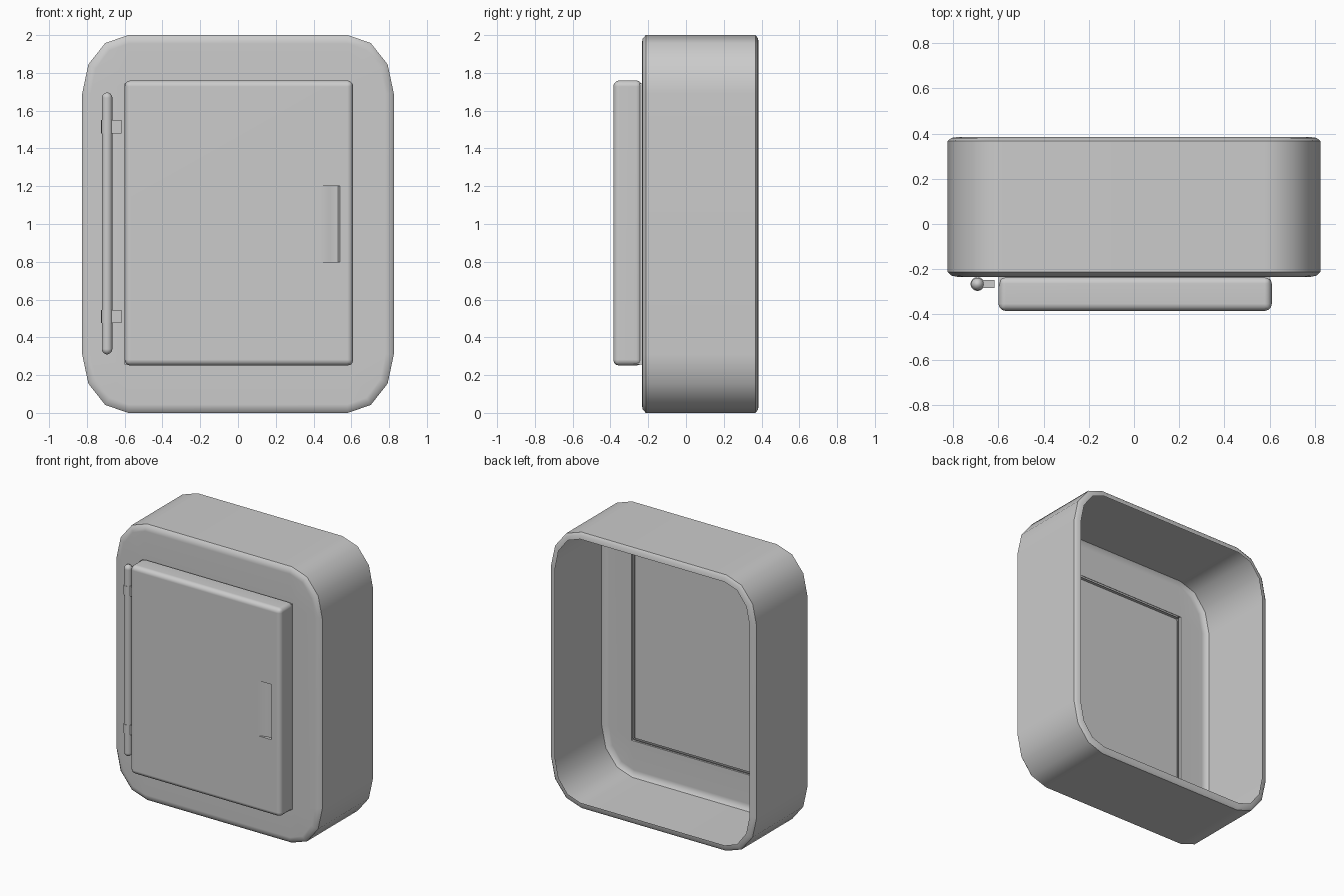
import bpy, bmesh
from math import cos, sin, pi, radians

if "Cube" in bpy.data.objects:
    bpy.data.objects.remove(bpy.data.objects["Cube"])


def make(name, bm):
    bmesh.ops.remove_doubles(bm, verts=bm.verts[:], dist=0.0002)
    bmesh.ops.recalc_face_normals(bm, faces=bm.faces[:])
    mesh = bpy.data.meshes.new(name)
    bm.to_mesh(mesh)
    bm.free()
    ob = bpy.data.objects.new(name, mesh)
    bpy.context.collection.objects.link(ob)
    return ob


def activate(ob):
    bpy.ops.object.select_all(action='DESELECT')
    ob.select_set(True)
    bpy.context.view_layer.objects.active = ob


def smooth(ob, angle=40):
    activate(ob)
    bpy.ops.object.shade_smooth_by_angle(angle=radians(angle))
    mod = ob.modifiers.new("weighted_normals", 'WEIGHTED_NORMAL')
    mod.keep_sharp = True


def loft(name, rings, cap_start=True):
    bm = bmesh.new()
    loops = [[bm.verts.new(p) for p in r] for r in rings]
    for a, b in zip(loops, loops[1:]):
        for i in range(len(a)):
            j = (i + 1) % len(a)
            bm.faces.new((a[i], a[j], b[j], b[i]))
    if cap_start:
        bm.faces.new(loops[0])
    bm.faces.new(loops[-1])
    return make(name, bm)


def box(name, lo, hi, bevel=0, segments=3):
    bm = bmesh.new()
    bmesh.ops.create_cube(bm, size=1)
    for v in bm.verts:
        v.co = [(l + h) / 2 + c * (h - l) for l, h, c in zip(lo, hi, v.co)]
    if bevel:
        bmesh.ops.bevel(bm, geom=bm.edges[:], offset=bevel, segments=segments,
                        profile=0.5, affect='EDGES')
    return make(name, bm)


def cut(ob, cutter):
    mod = ob.modifiers.new("cut", 'BOOLEAN')
    mod.operation = 'DIFFERENCE'
    mod.solver = 'EXACT'
    mod.object = cutter
    activate(ob)
    bpy.ops.object.modifier_apply(modifier=mod.name)
    bpy.data.objects.remove(cutter)


def outline(inset, y, cx=0.58, cz=0.69, rx=0.245, rz=0.31):
    pts = []
    for q, (sx, sz) in enumerate([(1, 1), (-1, 1), (-1, -1), (1, -1)]):
        for k in range(4):
            a = q * pi / 2 + k * pi / 6
            pts.append((sx * cx + (rx - inset) * cos(a), y,
                        1 + sz * cz + (rz - inset) * sin(a)))
    return pts


# cabinet shell: thin sheet, open at the back, stepped panel behind the door
profile = [(0.045, 0.385), (0.016, 0.381), (0, 0.368), (0, -0.213),
           (0.018, -0.229), (0.045, -0.234)]
rings = [outline(i, y) for i, y in profile]
rings += [outline(0, y, 0.60, 0.745, 0, 0) for y in (-0.234, -0.275)]
shell = loft("cabinet_shell", rings, cap_start=False)
smooth(shell)

# door with a shallow finger pull, open behind where it meets the panel
door = box("door", (-0.60, -0.385, 0.25), (0.61, -0.232, 1.76), 0.032)
scoop = [(0.43, -0.39), (0.43, -0.385), (0.485, -0.362), (0.53, -0.362),
         (0.54, -0.385), (0.54, -0.39)]
cut(door, loft("pull_cutter", [[(x, y, z) for x, y in scoop] for z in (0.80, 1.20)]))
bm = bmesh.new()
bm.from_mesh(door.data)
bmesh.ops.delete(bm, geom=[f for f in bm.faces if f.normal.y > 0.99], context='FACES')
bm.to_mesh(door.data)
bm.free()
smooth(door)

# hinge rod with rounded ends
HX, HY = -0.693, -0.266


def turned(name, prof, n=16):
    return loft(name, [[(HX + r * cos(2 * pi * k / n), HY + r * sin(2 * pi * k / n), z)
                        for k in range(n)] for r, z in prof])


R = 0.028
low = [(R * sin(a), 0.31 + R * (1 - cos(a))) for a in (0.15, 0.6, 1.1, pi / 2)]
rod = turned("hinge_rod", low + [(r, 2.006 - z) for r, z in reversed(low)])
smooth(rod)

# hinge knuckles and plates
for name, z in (("lower", 0.51), ("upper", 1.515)):
    smooth(turned(name + "_hinge_knuckle", [(0.031, z - 0.035), (0.031, z + 0.035)]))
    box(name + "_hinge_plate", (HX, -0.284, z - 0.035), (-0.618, -0.249, z + 0.035))
